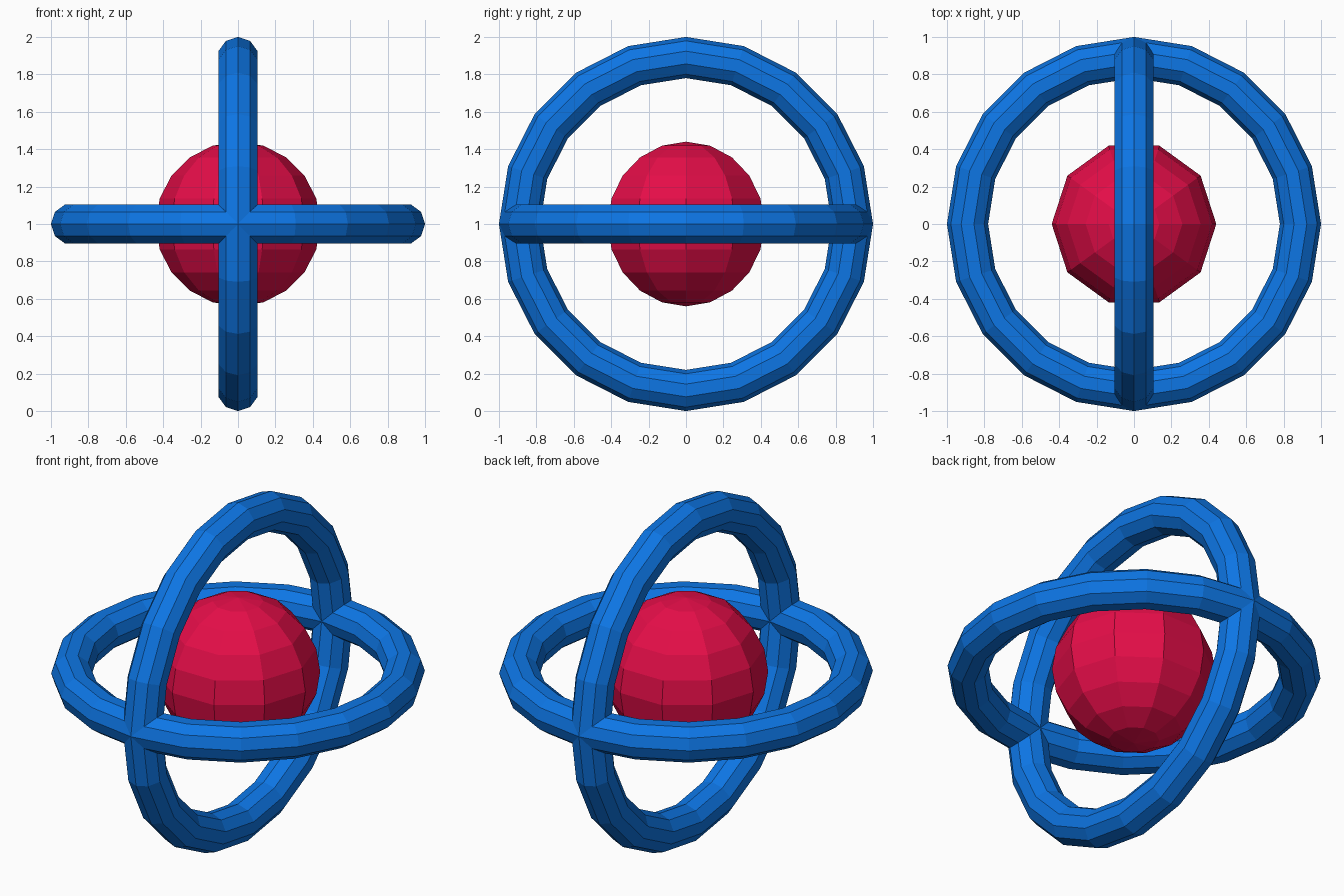
import bpy, bmesh, math
from mathutils import Matrix

if "Cube" in bpy.data.objects:
    bpy.data.objects.remove(bpy.data.objects["Cube"])

CENTRE = Matrix.Translation((0, 0, 1))


def material(name, rgb):
    mat = bpy.data.materials.new(name)
    mat.diffuse_color = (*rgb, 1)
    mat.use_nodes = True
    mat.node_tree.nodes["Principled BSDF"].inputs["Base Color"].default_value = mat.diffuse_color
    return mat


def lathe(name, profile, closed, steps, mat, turn=Matrix()):
    """Spin an (x, z) profile around z, then turn it and lift it to the centre."""
    bm = bmesh.new()
    verts = [bm.verts.new((x, 0, z)) for x, z in profile]
    edges = [bm.edges.new(pair) for pair in zip(verts, verts[1:])]
    if closed:
        edges.append(bm.edges.new((verts[-1], verts[0])))
    bmesh.ops.spin(bm, geom=verts + edges, cent=(0, 0, 0), axis=(0, 0, 1),
                   angle=math.tau, steps=steps, use_merge=False)
    bmesh.ops.remove_doubles(bm, verts=bm.verts[:], dist=1e-4)
    bmesh.ops.recalc_face_normals(bm, faces=bm.faces[:])
    bm.transform(CENTRE @ turn)
    mesh = bpy.data.meshes.new(name)
    bm.to_mesh(mesh)
    bm.free()
    mesh.materials.append(mat)
    obj = bpy.data.objects.new(name, mesh)
    bpy.context.collection.objects.link(obj)
    return obj


blue = material("blue", (0.004, 0.18, 0.78))
red = material("red", (0.78, 0.004, 0.065))

# Two crossed rings with a ten-sided tube
tube = [(0.89 + 0.11 * math.cos(math.tau * i / 10),
         0.11 * math.sin(math.tau * i / 10)) for i in range(10)]
lathe("horizontal_ring", tube, True, 20, blue)
lathe("vertical_ring", tube, True, 20, blue, Matrix.Rotation(math.pi / 2, 4, 'Y'))

# Faceted ball in the middle
arc = [(0.44 * math.sin(math.pi * i / 10),
        0.44 * math.cos(math.pi * i / 10)) for i in range(11)]
lathe("core_ball", arc, False, 10, red)
